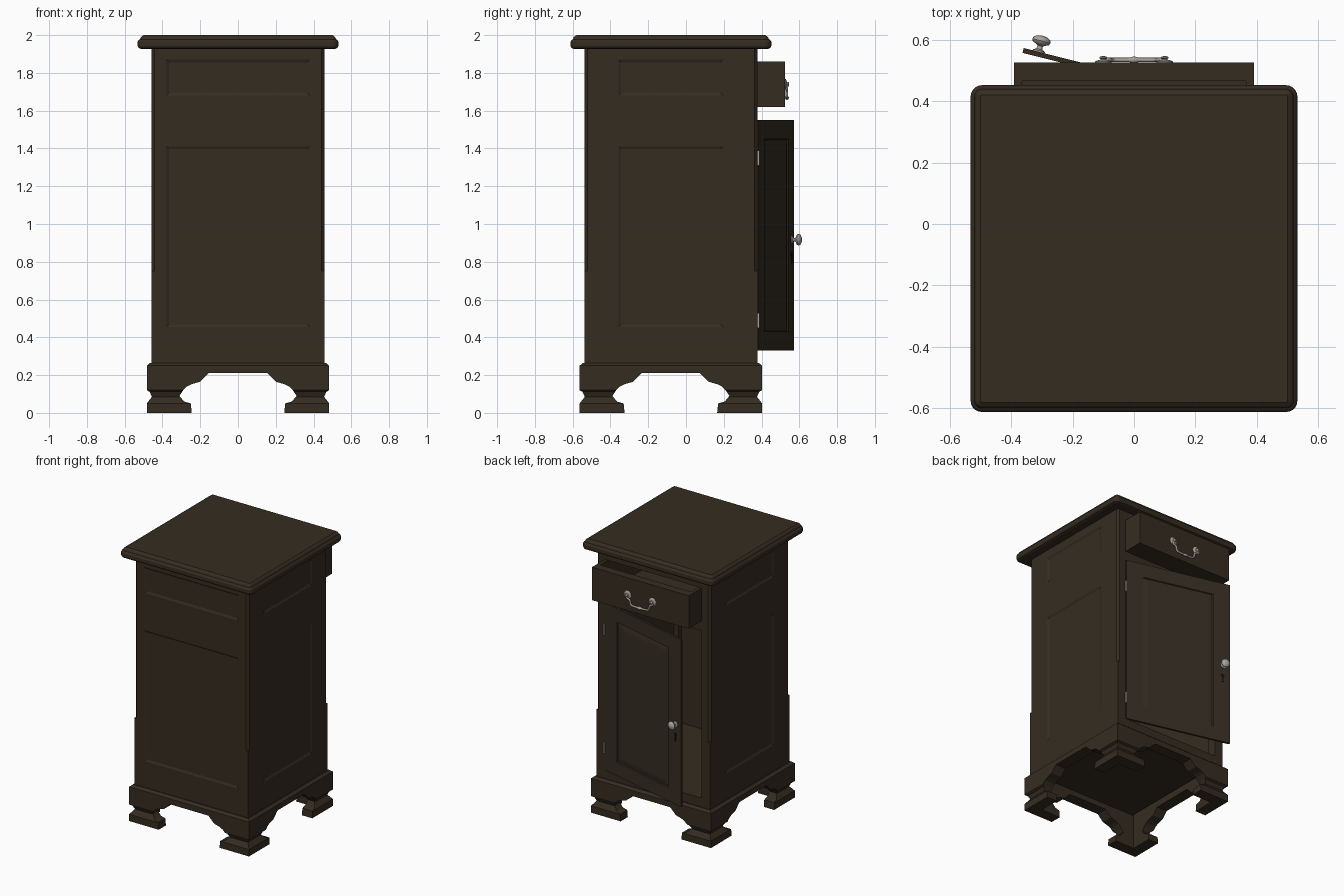
import bpy, bmesh, math
from mathutils import Matrix

if "Cube" in bpy.data.objects:
    bpy.data.objects.remove(bpy.data.objects["Cube"])

C = -0.08          # y centre of the cabinet carcass
H = 0.4575         # half width of the carcass
W = 0.39           # half width of the openings


def material(name, col):
    m = bpy.data.materials.new(name)
    m.diffuse_color = (*col, 1)
    m.use_nodes = True
    m.node_tree.nodes["Principled BSDF"].inputs["Base Color"].default_value = m.diffuse_color
    return m


WOOD = material("dark_wood", (0.036, 0.0255, 0.0155))
METAL = material("aged_silver", (0.40, 0.37, 0.34))
BLACK = material("keyhole_black", (0.008, 0.006, 0.005))

T = Matrix.Translation


def rz(a):
    return Matrix.Rotation(a, 4, 'Z')


def side(k):
    return T((0, C, 0)) @ rz(k * math.pi / 2)


def finish(bm, name, mat, mtx=Matrix(), smooth=False):
    bmesh.ops.recalc_face_normals(bm, faces=bm.faces)
    me = bpy.data.meshes.new(name)
    bm.to_mesh(me)
    bm.free()
    me.materials.append(mat)
    if smooth:
        me.shade_smooth()
        me.set_sharp_from_angle(angle=math.radians(40))
    ob = bpy.data.objects.new(name, me)
    ob.matrix_world = mtx
    bpy.context.collection.objects.link(ob)
    return ob


def loft(bm, rings):
    """Skin a stack of equal-length closed rings and cap both ends."""
    vs = [[bm.verts.new(p) for p in r] for r in rings]
    n = len(vs[0])
    for a, b in zip(vs, vs[1:]):
        for i in range(n):
            bm.faces.new((a[i], a[(i + 1) % n], b[(i + 1) % n], b[i]))
    bm.faces.new(vs[0])
    bm.faces.new(vs[-1])


def prism(bm, pts, z0, z1):
    loft(bm, [[(x, y, z) for x, y in pts] for z in (z0, z1)])


def box(bm, x0, x1, y0, y1, z0, z1):
    prism(bm, [(x0, y0), (x1, y0), (x1, y1), (x0, y1)], z0, z1)


def lathe(name, prof, mat, mtx, n=20):
    """Turn (radius, height) points about z."""
    bm = bmesh.new()
    loft(bm, [[(r * math.cos(2 * math.pi * i / n), r * math.sin(2 * math.pi * i / n), z)
               for i in range(n)] for r, z in prof])
    return finish(bm, name, mat, mtx, True)


def board(name, w, p, zs, t, mtx, insets):
    """Panelled board facing -y: every second cell of the middle column is a panel."""
    bm = bmesh.new()
    xs = [-w, -p, p, w]
    g = [[bm.verts.new((x, 0, z)) for z in zs] for x in xs]
    panels = []
    for i in range(3):
        for j in range(len(zs) - 1):
            f = bm.faces.new((g[i][j], g[i + 1][j], g[i + 1][j + 1], g[i][j + 1]))
            if i == 1 and j % 2:
                panels.append(f)
    bm.normal_update()
    for th, d in insets:
        bmesh.ops.inset_individual(bm, faces=panels, thickness=th, depth=d)
        bm.normal_update()
    rim = [e for e in bm.edges if e.is_boundary]
    ext = bmesh.ops.extrude_edge_only(bm, edges=rim)["geom"]
    bmesh.ops.translate(bm, verts=[v for v in ext if isinstance(v, bmesh.types.BMVert)], vec=(0, t, 0))
    bmesh.ops.holes_fill(bm, edges=[e for e in bm.edges if e.is_boundary])
    return finish(bm, name, WOOD, mtx)


# Moulded table top with rounded corners
bm = bmesh.new()
rings = []
for h, z in [(0.514, 1.927), (0.526, 1.932), (0.5315, 1.943), (0.5315, 1.965),
             (0.526, 1.974), (0.519, 1.978), (0.514, 1.990), (0.500, 2.0)]:
    ring = []
    for k in range(4):
        for s in range(6):
            a = (k + s / 5) * math.pi / 2
            cx = 0.495 * (1 if k in (0, 3) else -1)
            cy = 0.495 * (1 if k < 2 else -1)
            ring.append((cx + (h - 0.495) * math.cos(a), cy + (h - 0.495) * math.sin(a), z))
    rings.append(ring)
loft(bm, rings)
finish(bm, "table_top", WOOD, T((0, C, 0)))

# Corner posts, chamfered above a stop
for k in range(4):
    bm = bmesh.new()
    c = 0.016
    prism(bm, [(W, W), (H, W), (H, H), (W, H)], 0.26, 0.75)
    prism(bm, [(W, W), (H, W), (H, H - c), (H - c, H), (W, H)], 0.75, 1.93)
    finish(bm, f"corner_post_{k + 1}", WOOD, side(k))

# Panelled walls
levels = [0.26, 0.455, 1.41, 1.68, 1.87, 1.93]
for k, name, p in [(0, "rear_wall", 0.38), (1, "right_wall", 0.2775), (3, "left_wall", 0.2775)]:
    board(name, W, p, levels, 0.03, side(k) @ T((0, -H, 0)), [(0.02, -0.007)])

# Door-side rails, cabinet floor and drawer divider
fy = C + H
for name, z0, z1, y0 in [("cabinet_floor", 0.25, 0.33, C - W - 0.04),
                         ("drawer_divider", 1.55, 1.62, C - W - 0.04),
                         ("top_rail", 1.86, 1.93, fy - 0.04)]:
    bm = bmesh.new()
    box(bm, -W, W, y0, fy, z0, z1)
    finish(bm, name, WOOD)

# Plinth with bracket feet: one shaped board per side
outer = [(0.465, 0.265), (0.483, 0.25), (0.483, 0.12), (0.468, 0.112),
         (0.456, 0.085), (0.483, 0.05), (0.483, 0.0)]
inner = [(0.245, 0), (0.25, 0.05), (0.285, 0.06), (0.31, 0.09), (0.29, 0.12), (0.27, 0.14),
         (0.245, 0.152), (0.2, 0.165), (0.18, 0.185), (0.155, 0.21)]


def reach(z):
    for (a, za), (b, zb) in zip(outer, outer[1:]):
        if z >= zb - 1e-6:
            return a + (b - a) * (za - z) / (za - zb)
    return outer[-1][0]


half = outer + inner
pts = half + [(-x, z) for x, z in reversed(half)]
for k in range(4):
    bm = bmesh.new()
    loft(bm, [[(x, y, z) for x, z in pts] for y in (-0.483, -0.40)])
    bmesh.ops.recalc_face_normals(bm, faces=bm.faces)
    bm.normal_update()
    bmesh.ops.triangulate(bm, faces=bm.faces, ngon_method='EAR_CLIP')
    for _, z in outer[1:-1]:
        bmesh.ops.bisect_plane(bm, geom=bm.verts[:] + bm.edges[:] + bm.faces[:],
                               plane_co=(0, 0, z), plane_no=(0, 0, 1))
    for v in bm.verts:
        if v.co.y < -0.45:
            v.co.y = -reach(v.co.z)
    finish(bm, f"bracket_foot_board_{k + 1}", WOOD, side(k))

# Open drawer: thick front, thin sides, back and bottom
bm = bmesh.new()
d0, d1 = -0.28, 0.525
box(bm, -W, W, d1 - 0.06, d1, 1.62, 1.86)
for s in (-1, 1):
    box(bm, *sorted((s * W, s * (W - 0.025))), d0, d1 - 0.06, 1.62, 1.86)
box(bm, -W + 0.025, W - 0.025, d0, d0 + 0.025, 1.62, 1.86)
box(bm, -W + 0.025, W - 0.025, d0 + 0.025, d1 - 0.06, 1.62, 1.64)
finish(bm, "drawer", WOOD)

# Drawer pull: two rosettes and a hanging bail
OUT = Matrix.Rotation(-math.pi / 2, 4, 'X')   # local z -> +y
for s, n in ((-1, "left"), (1, "right")):
    lathe(f"pull_rosette_{n}", [(0.027, 0), (0.027, 0.003), (0.02, 0.007), (0.01, 0.009), (0.009, 0.012),
                                (0.013, 0.015), (0.011, 0.019), (0.004, 0.021)],
          METAL, T((s * 0.1, d1, 1.74)) @ OUT)


def tube(name, pts, r, mat):
    cu = bpy.data.curves.new(name, 'CURVE')
    cu.dimensions = '3D'
    cu.bevel_depth = r
    cu.bevel_resolution = 2
    cu.use_fill_caps = True
    sp = cu.splines.new('NURBS')
    sp.points.add(len(pts) - 1)
    for q, p in zip(sp.points, pts):
        q.co = (*p, 1)
    sp.use_endpoint_u = True
    sp.order_u = 3
    sp.resolution_u = 6
    cu.materials.append(mat)
    ob = bpy.data.objects.new(name, cu)
    bpy.context.collection.objects.link(ob)


arc = [(0.1, 1.74), (0.108, 1.715), (0.078, 1.71), (0.075, 1.672), (0.04, 1.668)]
arc = arc + [(-x, z) for x, z in reversed(arc)]
tube("pull_bail", [(x, d1 + 0.009, z) for x, z in arc], 0.007, METAL)
lathe("pull_bail_bead", [(0.005, -0.02), (0.009, -0.01), (0.011, 0), (0.009, 0.01), (0.005, 0.02)],
      METAL, T((0, d1 + 0.009, 1.668)) @ Matrix.Rotation(math.pi / 2, 4, 'Y'), 12)

# Door standing ajar, front surface through the hinge line
DOOR = T((0.388, 0.384, 0)) @ rz(-0.247)
DW = 0.385
board("door", DW, DW - 0.125, [0.33, 0.43, 1.45, 1.55], 0.016,
      DOOR @ T((-DW, 0, 0)) @ rz(math.pi), [(0.006, -0.007), (0.045, 0.005)])

# Door knob
lathe("door_knob", [(0.02, 0), (0.02, 0.004), (0.010, 0.009), (0.009, 0.020), (0.016, 0.024), (0.027, 0.029),
                    (0.031, 0.037), (0.027, 0.046), (0.015, 0.052), (0.004, 0.054)],
      METAL, DOOR @ T((-0.72, 0, 0.917)) @ OUT)

# Keyhole plate below the knob
bm = bmesh.new()
box(bm, -0.006, 0.006, 0, 0.003, -0.045, 0)
finish(bm, "keyhole_slot", BLACK, DOOR @ T((-0.715, 0, 0.835)))
lathe("keyhole_eye", [(0.012, 0), (0.012, 0.003)], BLACK, DOOR @ T((-0.715, 0, 0.84)) @ OUT, 12)

# Hinge knuckles
for i, z in enumerate((0.45, 1.31)):
    lathe(f"door_hinge_{i + 1}", [(0.006, 0), (0.006, 0.08)], METAL, T((0.391, 0.384, z)), 10)
